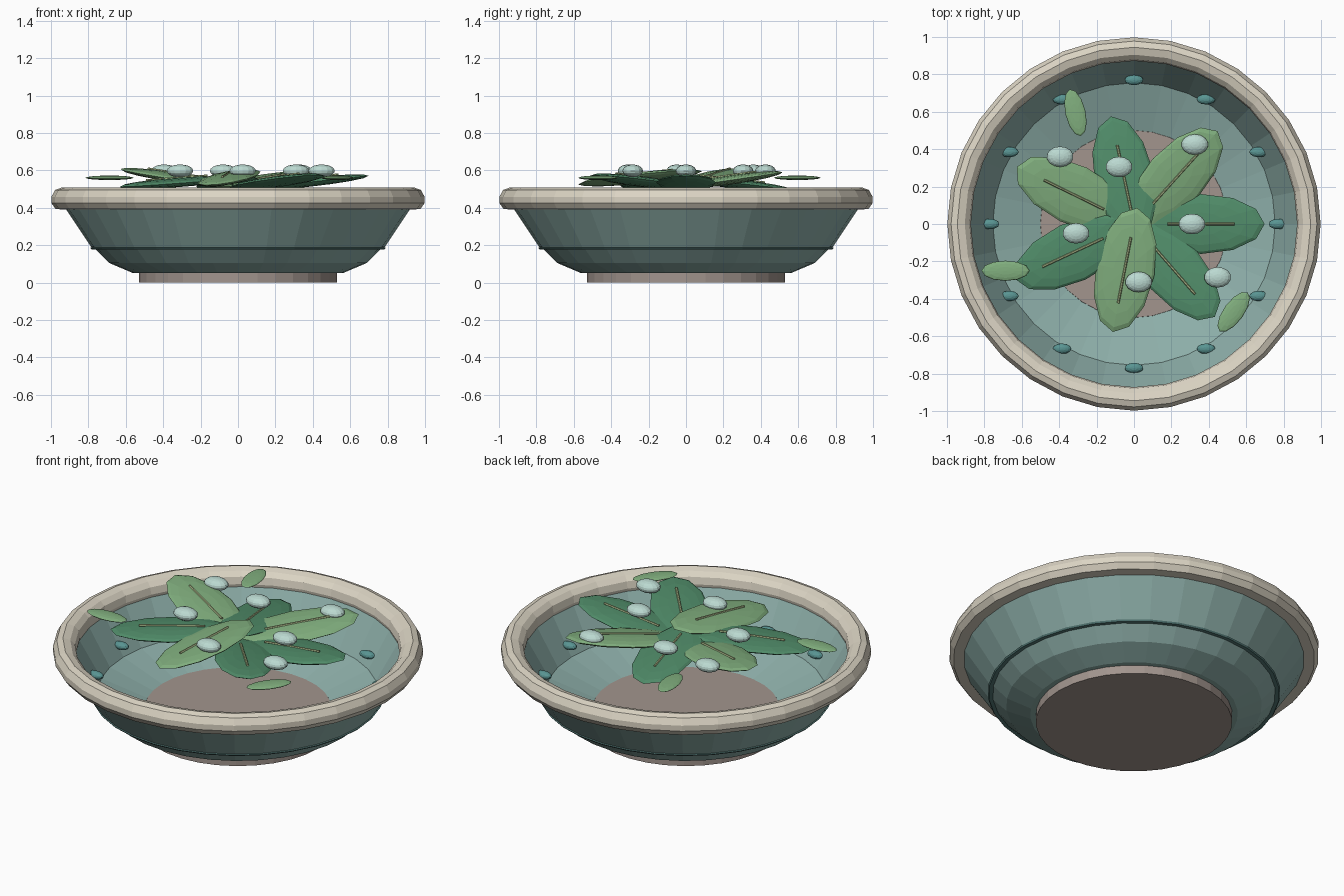
import bpy, bmesh
from math import sin, cos, pi, radians
from mathutils import Matrix, Vector

if "Cube" in bpy.data.objects:
    bpy.data.objects.remove(bpy.data.objects["Cube"])


def mat(name, c):
    m = bpy.data.materials.new(name)
    m.diffuse_color = (*c, 1)
    m.use_nodes = True
    m.node_tree.nodes["Principled BSDF"].inputs["Base Color"].default_value = m.diffuse_color
    return m


GLAZE = mat("glaze", (0.27, 0.43, 0.40))
GROOVE = mat("dark_glaze", (0.09, 0.20, 0.19))
CREAM = mat("cream", (0.71, 0.66, 0.55))
CLAY = mat("clay", (0.36, 0.30, 0.27))
DARK = mat("dark_leaf", (0.08, 0.26, 0.14))
LIGHT = mat("light_leaf", (0.22, 0.43, 0.21))
RIB = mat("rib", (0.40, 0.48, 0.25))
DEW = mat("dew", (0.50, 0.70, 0.64))
STUD = mat("stud", (0.10, 0.30, 0.29))


def finish(bm, name, material):
    bmesh.ops.recalc_face_normals(bm, faces=bm.faces)
    me = bpy.data.meshes.new(name)
    bm.to_mesh(me)
    bm.free()
    me.materials.append(material)
    ob = bpy.data.objects.new(name, me)
    bpy.context.collection.objects.link(ob)
    return ob


def lathe(name, profile, material, n=32, closed=True):
    """Revolve (radius, z) points; an open profile gets flat end caps."""
    bm = bmesh.new()
    rings = [[bm.verts.new((r * cos(2 * pi * i / n), r * sin(2 * pi * i / n), z))
              for i in range(n)] for r, z in profile]
    pairs = list(zip(rings, rings[1:] + rings[:1]))
    if not closed:
        pairs.pop()
        bm.faces.new(rings[0])
        bm.faces.new(rings[-1])
    for a, b in pairs:
        for i in range(n):
            j = (i + 1) % n
            bm.faces.new((a[i], a[j], b[j], b[i]))
    return finish(bm, name, material)


def ellipsoid(name, frame, radii, material, u=12, v=8):
    bm = bmesh.new()
    bmesh.ops.create_uvsphere(bm, u_segments=u, v_segments=v, radius=1,
                              matrix=frame @ Matrix.Diagonal((*radii, 1)))
    return finish(bm, name, material)


def at(x, y, z, yaw=0, pitch=0, roll=0):
    return (Matrix.Translation((x, y, z)) @ Matrix.Rotation(radians(yaw), 4, 'Z')
            @ Matrix.Rotation(radians(-pitch), 4, 'Y') @ Matrix.Rotation(radians(roll), 4, 'X'))


# Bowl: foot with clay floor, shell, groove ring and rolled rim
lathe("foot", [(0.53, 0), (0.53, 0.06), (0.50, 0.11)], CLAY, closed=False)
lathe("bowl_shell", [(0.50, 0.05), (0.56, 0.05), (0.69, 0.105), (0.765, 0.18), (0.785, 0.19),
                     (0.925, 0.40), (0.88, 0.42), (0.755, 0.20), (0.50, 0.108)], GLAZE)
lathe("groove_ring", [(0.75, 0.178), (0.784, 0.178), (0.79, 0.186), (0.77, 0.192)], GROOVE)
lathe("rim", [(0.92, 0.39), (0.975, 0.393), (0.998, 0.425), (0.998, 0.458), (0.978, 0.495),
              (0.945, 0.507), (0.905, 0.495), (0.88, 0.47), (0.872, 0.43), (0.88, 0.395)], CREAM)

# Studs around the inner wall
for i in range(12):
    a = i * pi / 6
    ellipsoid(f"stud_{i}", at(0.77 * cos(a), 0.77 * sin(a), 0.265), (0.05, 0.028, 0.022), STUD)

# Seven leaves with ribs: yaw, centre distance, centre height, pitch, roll, colour
leaves = [(0, 0.36, 0.535, 6, 0, DARK), (48, 0.33, 0.55, 6, 6, LIGHT),
          (102, 0.25, 0.53, -6, 0, DARK), (154, 0.36, 0.56, 8, 0, LIGHT),
          (205, 0.36, 0.535, -4, 0, DARK), (259, 0.25, 0.56, -6, 6, LIGHT),
          (311, 0.32, 0.54, 6, 0, DARK)]
for i, (yaw, d, z, pitch, roll, m) in enumerate(leaves):
    a = radians(yaw)
    frame = at(d * cos(a), d * sin(a), z, yaw, pitch, roll)
    ellipsoid(f"leaf_{i}", frame, (0.34, 0.16, 0.025), m)
    bm = bmesh.new()
    bmesh.ops.create_cone(bm, cap_ends=True, segments=6, radius1=0.007, radius2=0.007, depth=0.36,
                          matrix=frame @ Matrix.Translation((0, 0, 0.024))
                          @ Matrix.Rotation(pi / 2, 4, 'Y'))
    finish(bm, f"leaf_rib_{i}", RIB)

# Small loose leaves
for i, (x, y, yaw) in enumerate([(-0.313, 0.595, 103), (-0.687, -0.25, 0), (0.533, -0.47, 54)]):
    ellipsoid(f"small_leaf_{i}", at(x, y, 0.56, yaw), (0.128, 0.054, 0.012), LIGHT)

# Dew drops
drops = [(-0.395, 0.36), (-0.08, 0.305), (0.325, 0.425), (0.31, 0.0),
         (-0.31, -0.05), (0.447, -0.285), (0.025, -0.31)]
for i, (x, y) in enumerate(drops):
    ellipsoid(f"dew_drop_{i}", at(x, y, 0.597), (0.072, 0.055, 0.034), DEW, 14, 10)
